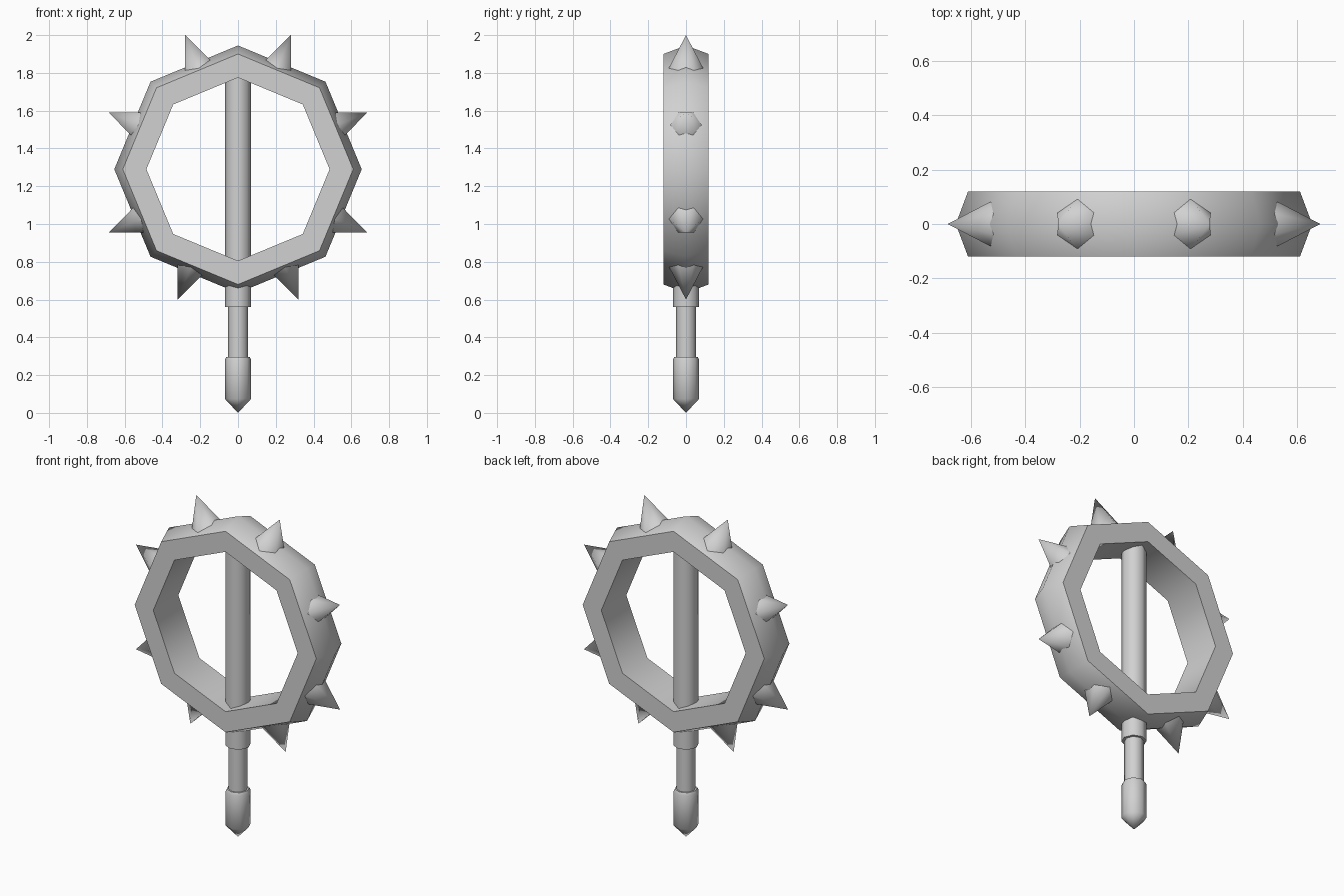
import bpy
import bmesh
import math
from mathutils import Matrix, Vector

cube = bpy.data.objects.get("Cube")
if cube:
    bpy.data.objects.remove(cube, do_unlink=True)

# Single grey finish
COLOR = (0.64, 0.64, 0.64, 1)
grey = bpy.data.materials.new("plain grey")
grey.use_nodes = True
grey.diffuse_color = COLOR
grey.node_tree.nodes["Principled BSDF"].inputs["Base Color"].default_value = COLOR


def lathe(name, profile, sides, matrix, closed=False):
    """Turn a (radius, height) profile around local z and place it."""
    bm = bmesh.new()
    verts = [bm.verts.new((r, 0, h)) for r, h in profile]
    edges = [bm.edges.new(pair) for pair in zip(verts, verts[1:])]
    if closed:
        edges.append(bm.edges.new((verts[-1], verts[0])))
    bmesh.ops.spin(bm, geom=verts + edges, cent=(0, 0, 0), axis=(0, 0, 1),
                   angle=math.tau, steps=sides, use_duplicate=False)
    bmesh.ops.remove_doubles(bm, verts=bm.verts, dist=0.0005)
    bmesh.ops.recalc_face_normals(bm, faces=bm.faces)
    bm.transform(matrix)
    mesh = bpy.data.meshes.new(name)
    bm.to_mesh(mesh)
    bm.free()
    mesh.materials.append(grey)
    obj = bpy.data.objects.new(name, mesh)
    bpy.context.collection.objects.link(obj)
    bpy.ops.object.select_all(action="DESELECT")
    obj.select_set(True)
    bpy.context.view_layer.objects.active = obj
    bpy.ops.object.shade_smooth_by_angle(angle=math.radians(60))
    return obj


# Octagonal ring with a raised middle ridge
RING_Z = 1.29
ring_profile = [(0.485, -0.12), (0.61, -0.12), (0.655, 0), (0.61, 0.12), (0.485, 0.12)]
lathe("spiked_ring", ring_profile, 8,
      Matrix.Translation((0, 0, RING_Z)) @ Matrix.Rotation(math.pi / 2, 4, "X"), closed=True)

# Central bar crossing the ring, ending in a collar underneath
lathe("central_bar", [(0, 0.56), (0.07, 0.56), (0.07, 1.82), (0, 1.82)], 8, Matrix())

# Thin grip and pointed pommel
lathe("grip", [(0, 0.27), (0.054, 0.27), (0.054, 0.58), (0, 0.58)], 8, Matrix())
lathe("pommel", [(0, 0), (0.07, 0.075), (0.07, 0.28), (0.063, 0.295), (0, 0.295)], 8, Matrix())

# Six-sided spikes, mirrored left and right
SPIKE_LENGTH, SPIKE_RADIUS = 0.22, 0.106
spikes = [("top", 0.28, 2.0, 67.5), ("upper", 0.685, 1.59, 22.5),
          ("lower", 0.685, 0.955, -22.5), ("bottom", 0.32, 0.6, -67.5)]
for label, x, z, degrees in spikes:
    a = math.radians(degrees)
    for side, sign in (("left", 1), ("right", -1)):
        axis = Vector((sign * math.cos(a), 0, math.sin(a)))
        across = Vector((0, 1, 0))
        turn = Matrix((across, axis.cross(across), axis)).transposed().to_4x4()
        place = Matrix.Translation(Vector((sign * x, 0, z)) - axis * SPIKE_LENGTH) @ turn
        lathe(f"{label}_spike_{side}", [(0, 0), (SPIKE_RADIUS, 0), (0, SPIKE_LENGTH)], 6, place)
